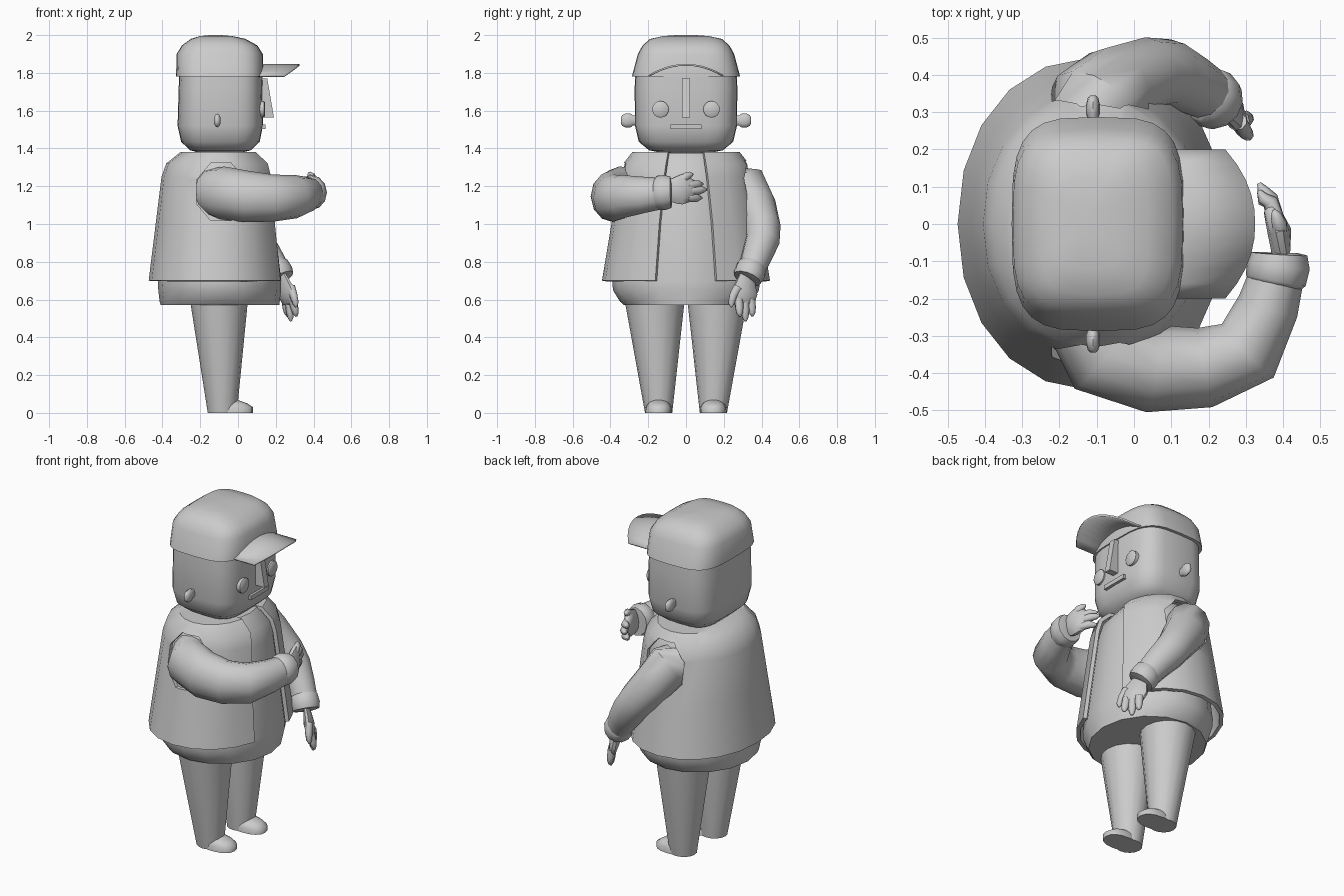
import bpy, bmesh, math
from mathutils import Vector


def make(name, verts, faces, angle=40):
    me = bpy.data.meshes.new(name)
    me.from_pydata([tuple(v) for v in verts], [], faces)
    bm = bmesh.new()
    bm.from_mesh(me)
    bmesh.ops.recalc_face_normals(bm, faces=bm.faces)
    bm.to_mesh(me)
    bm.free()
    ob = bpy.data.objects.new(name, me)
    bpy.context.collection.objects.link(ob)
    smooth(ob, angle)
    return ob


def smooth(ob, angle=40):
    bpy.ops.object.select_all(action='DESELECT')
    ob.select_set(True)
    bpy.context.view_layer.objects.active = ob
    if angle:
        bpy.ops.object.shade_smooth_by_angle(angle=math.radians(angle))


def apply(ob, kind, **props):
    m = ob.modifiers.new(kind, kind)
    for k, v in props.items():
        setattr(m, k, v)
    smooth(ob, 0)
    bpy.ops.object.modifier_apply(modifier=m.name)


def bridge(rings, name, angle=40):
    n = len(rings[0])
    faces = [(k * n + i, k * n + (i + 1) % n, (k + 1) * n + (i + 1) % n, (k + 1) * n + i)
             for k in range(len(rings) - 1) for i in range(n)]
    last = (len(rings) - 1) * n
    faces += [tuple(range(n)), tuple(range(last, last + n))]
    return make(name, [v for r in rings for v in r], faces, angle)


def oval(cx, cy, z, rx, ry, a, p=2):
    c, s = math.cos(a), math.sin(a)
    return (cx + rx * math.copysign(abs(c) ** (2 / p), c),
            cy + ry * math.copysign(abs(s) ** (2 / p), s), z)


def loft(name, rings, n=16, p=2, angle=40):
    # rings: (z, cx, cy, rx, ry)
    return bridge([[oval(cx, cy, z, rx, ry, 2 * math.pi * i / n, p) for i in range(n)]
                   for z, cx, cy, rx, ry in rings], name, angle)


def tube(name, pts, radii, hint, squash=1.0, n=12, angle=50):
    pts = [Vector(p) for p in pts]
    rings = []
    for k, p in enumerate(pts):
        t = (pts[min(k + 1, len(pts) - 1)] - pts[max(k - 1, 0)]).normalized()
        h = Vector(hint)
        side = (h - t * h.dot(t)).normalized()
        up = t.cross(side)
        rings.append([p + radii[k] * (squash * math.cos(2 * math.pi * i / n) * side
                                      + math.sin(2 * math.pi * i / n) * up) for i in range(n)])
    return bridge(rings, name, angle)


def box(name, a, b):
    return bridge([[(a[0], a[1], z), (b[0], a[1], z), (b[0], b[1], z), (a[0], b[1], z)]
                   for z in (a[2], b[2])], name, 0)


# legs and shoes
for tag, s in (("right", -1), ("left", 1)):
    loft(tag + "_leg", [(0, -.083, s * .145, .077, .072), (.57, -.10, s * .165, .15, .155),
                        (.66, -.10, s * .17, .16, .16)])
    loft(tag + "_shoe", [(0, -.03, s * .145, .11, .07), (.03, -.03, s * .145, .11, .068),
                         (.05, -.045, s * .145, .095, .058), (.068, -.06, s * .145, .06, .035)],
         p=2.4, angle=60)

# shirt body
loft("shirt", [(.572, -.095, 0, .315, .33), (.59, -.097, 0, .318, .35), (.65, -.097, 0, .325, .387),
               (.70, -.098, 0, .327, .39), (1.22, -.105, 0, .272, .315),
               (1.30, -.105, 0, .25, .29), (1.375, -.10, 0, .18, .22)])

# open jacket, with armholes cut through the shell
jacket_rings = [(.70, -.113, .36, .445, .155), (1.0, -.111, .325, .395, .135),
                (1.25, -.108, .297, .352, .11), (1.32, -.105, .275, .332, .10),
                (1.38, -.10, .205, .285, .09), (1.382, -.10, .14, .18, .08)]
N = 18
verts, faces = [], []
for z, cx, rx, ry, gap in jacket_rings:
    a0 = math.asin(gap / ry)
    for i in range(N + 1):
        verts.append(oval(cx, 0, z, rx, ry, a0 + (2 * math.pi - 2 * a0) * i / N, 2.1))
for k in range(len(jacket_rings) - 1):
    for i in range(N):
        j = k * (N + 1) + i
        faces.append((j, j + 1, j + N + 2, j + N + 1))
jacket = make("jacket", verts, faces)
apply(jacket, 'SOLIDIFY', thickness=.022, offset=-1)
for s, z in ((-1, 1.17), (1, 1.18)):
    cutter = bridge([[(-.09 + .14 * math.cos((i + .5) * math.pi / 4), s * y,
                       z + .165 * math.sin((i + .5) * math.pi / 4)) for i in range(8)]
                     for y in (.22, .6)], "armhole_cutter", 0)
    cutter.hide_render = True
    apply(jacket, 'BOOLEAN', object=cutter, operation='DIFFERENCE', solver='EXACT')
    bpy.data.objects.remove(cutter)
smooth(jacket)

# bent right arm across the chest
Z = (0, 0, 1)
tube("right_sleeve", [(-.13, -.25, 1.17), (-.085, -.345, 1.165), (.05, -.388, 1.145),
                      (.19, -.385, 1.137), (.305, -.34, 1.145), (.36, -.22, 1.155), (.385, -.13, 1.162)],
     [.11, .122, .118, .108, .10, .083, .073], Z, 1.15)
tube("right_cuff", [(.377, -.165, 1.165), (.38, -.15, 1.165), (.388, -.11, 1.167), (.39, -.08, 1.168), (.39, -.078, 1.168)],
     [.07, .082, .084, .075, .05], Z, 1.1)
flat = (.85, .52, 0)
tube("right_palm", [(.39, -.10, 1.17), (.393, -.065, 1.175), (.39, -.02, 1.185), (.37, .035, 1.175), (.365, .05, 1.172)],
     [.05, .07, .085, .06, .03], flat, .38, 10)
for k, (z0, y1, z1) in enumerate([(1.205, .09, 1.212), (1.175, .11, 1.182), (1.14, .085, 1.138)]):
    tube("right_finger_%d" % k, [(.383, .01, z0), (.365, (y1 + .03) / 2, (z0 + z1) / 2), (.345, y1 - .02, z1), (.335, y1, z1)],
         [.024, .023, .018, .006], flat, .9, 8, 60)
tube("right_thumb", [(.39, -.03, 1.225), (.39, .0, 1.252), (.38, .025, 1.262), (.375, .038, 1.264)],
     [.026, .023, .016, .005], flat, .9, 8, 60)

# hanging left arm
tube("left_sleeve", [(-.13, .25, 1.19), (-.11, .325, 1.19), (-.055, .365, 1.10), (.04, .405, .98),
                     (.09, .405, .91), (.15, .375, .83), (.20, .347, .755)],
     [.125, .125, .118, .102, .096, .085, .075], (0, 1, 0), .95)
tube("left_cuff", [(.185, .352, .785), (.192, .348, .775), (.212, .335, .735), (.225, .325, .71), (.226, .324, .708)],
     [.065, .078, .083, .075, .05], (0, 1, 0), 1.0)
flat = (.85, .53, .2)
tube("left_palm", [(.225, .325, .73), (.24, .318, .69), (.255, .31, .64), (.27, .308, .585), (.272, .307, .57)],
     [.045, .058, .078, .062, .03], flat, .38, 10)
for k, (a, b) in enumerate([((.252, .345, .60), (.262, .352, .51)), ((.27, .312, .59), (.28, .315, .485)),
                            ((.288, .28, .60), (.31, .285, .51))]):
    a, b = Vector(a), Vector(b)
    tube("left_finger_%d" % k, [a, a.lerp(b, .5), a.lerp(b, .8), b], [.024, .023, .018, .006], flat, .9, 8, 60)
tube("left_thumb", [(.28, .275, .665), (.295, .25, .62), (.305, .24, .58), (.308, .24, .56)],
     [.026, .023, .018, .006], flat, .9, 8, 60)

# head and cap
loft("head", [(1.372, -.093, 0, .09, .10), (1.39, -.093, 0, .16, .195), (1.435, -.093, 0, .208, .25),
              (1.52, -.094, 0, .226, .27), (1.72, -.092, 0, .222, .272), (1.80, -.092, 0, .22, .268)],
     n=28, p=3.6, angle=50)
loft("cap", [(1.78, -.096, 0, .232, .287), (1.90, -.097, 0, .228, .255), (1.945, -.097, 0, .20, .23),
             (1.98, -.105, 0, .145, .19), (1.995, -.115, 0, .085, .12), (2.0, -.12, 0, .03, .05)],
     n=28, p=3.6, angle=50)

# arched cap brim
verts, faces = [], []
for i in range(11):
    y = -.2 + .04 * i
    front = .245 + .08 * (1 - (abs(y) / .2) ** 2.2)
    for x in (.06, .13, front):
        verts.append((x, y, 1.848 - .06 * (y / .2) ** 2))
for i in range(10):
    for j in range(2):
        k = i * 3 + j
        faces.append((k, k + 1, k + 4, k + 3))
brim = make("cap_brim", verts, faces)
apply(brim, 'SOLIDIFY', thickness=.01, offset=-1)

# face
bridge([[(.11, y, 1.77), (.155, y, 1.77), (.19, y, 1.565), (.11, y, 1.565)] for y in (-.02, .02)], "nose", 0)
box("mouth", (.10, -.082, 1.502), (.145, .082, 1.527))
for tag, s in (("right", -1), ("left", 1)):
    tube(tag + "_eye", [(.09, s * .135, 1.607), (.137, s * .135, 1.607), (.143, s * .135, 1.607)],
         [.044, .044, .036], Z, 1, 16)
    tube(tag + "_ear", [(-.11, s * y, 1.548) for y in (.24, .28, .295, .32, .338, .345)],
         [.026, .026, .037, .037, .028, .014], (1, 0, 0), .5, 12)
